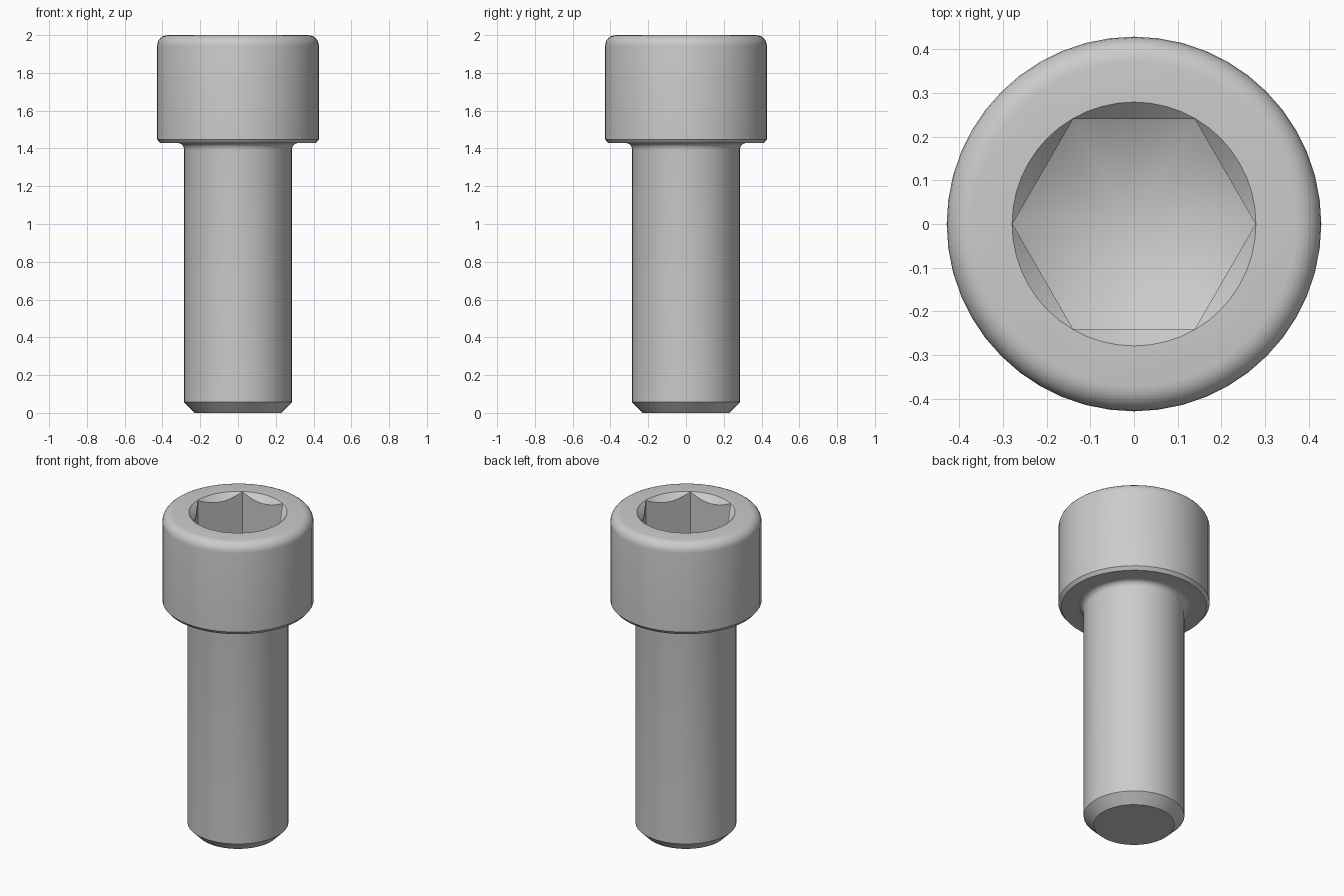
import bpy, bmesh, math

cube = bpy.data.objects.get("Cube")
if cube:
    bpy.data.objects.remove(cube, do_unlink=True)

# Main dimensions
HEAD_R, HEAD_Z, TOP = 0.4286, 1.4286, 2.0
SHANK_R, ROUND, FILLET = 0.2857, 0.057, 0.034
HEX_R, SOCKET_DEPTH = 0.278, 0.2857
TIP_CHAMFER = 0.057
SEGMENTS = 48

steel = bpy.data.materials.new("steel grey")
steel.use_nodes = True
GREY = (0.6, 0.6, 0.6, 1)
steel.diffuse_color = GREY
steel.node_tree.nodes["Principled BSDF"].inputs["Base Color"].default_value = GREY


def arc(cx, cz, r, start, end, steps=6):
    """Points of a profile arc, angles in degrees."""
    angles = [math.radians(start + (end - start) * i / steps) for i in range(steps + 1)]
    return [(cx + r * math.cos(a), cz + r * math.sin(a)) for a in angles]


def lathe(name, profile, sides=SEGMENTS):
    """Closed solid from a profile of (radius, z), listed from bottom to top."""
    bm = bmesh.new()
    rings = []
    for r, z in profile:
        if r == 0:
            rings.append([bm.verts.new((0, 0, z))] * sides)
        else:
            rings.append([bm.verts.new((r * math.cos(math.tau * i / sides),
                                        r * math.sin(math.tau * i / sides), z))
                          for i in range(sides)])
    for low, high in zip(rings, rings[1:]):
        for i in range(sides):
            j = (i + 1) % sides
            corners = [low[i], low[j], high[j], high[i]]
            bm.faces.new(list(dict.fromkeys(corners)))
    if profile[0][0] > 0:
        bm.faces.new(rings[0][::-1])
    if profile[-1][0] > 0:
        bm.faces.new(rings[-1])
    bmesh.ops.recalc_face_normals(bm, faces=bm.faces)
    mesh = bpy.data.meshes.new(name)
    bm.to_mesh(mesh)
    bm.free()
    mesh.materials.append(steel)
    obj = bpy.data.objects.new(name, mesh)
    bpy.context.collection.objects.link(obj)
    return obj


def boolean(target, cutter, operation):
    """Apply a boolean and remove its cutter."""
    cutter.hide_render = True
    mod = target.modifiers.new("cut", 'BOOLEAN')
    mod.operation, mod.solver, mod.object = operation, 'EXACT', cutter
    bpy.context.view_layer.objects.active = target
    bpy.ops.object.modifier_apply(modifier=mod.name)
    bpy.data.objects.remove(cutter, do_unlink=True)


# Shank with chamfered tip, fillet under the head, and rounded head
profile = [(SHANK_R - TIP_CHAMFER, 0), (SHANK_R, TIP_CHAMFER)]
profile += arc(SHANK_R + FILLET, HEAD_Z - FILLET, FILLET, 180, 90)
profile += [(HEAD_R - 0.016, HEAD_Z), (HEAD_R, HEAD_Z + 0.02)]
profile += arc(HEAD_R - ROUND, TOP - ROUND, ROUND, 0, 90)
bolt = lathe("socket_head_bolt", profile)

# Hexagonal socket ending in a drilled cone
slope = math.tan(math.radians(30))
cone_tip = TOP - SOCKET_DEPTH - HEX_R * slope
hexagon = lathe("hex_cutter", [(HEX_R, cone_tip - 0.1), (HEX_R, TOP + 0.1)], 6)
drill = lathe("drill_cutter", [(0, cone_tip), (0.32, cone_tip + 0.32 * slope), (0.32, TOP + 0.2)])
boolean(hexagon, drill, 'INTERSECT')
boolean(bolt, hexagon, 'DIFFERENCE')

# Conical lead-in around the socket rim
rim = HEX_R + 0.001
lead_in = lathe("lead_in_cutter", [(rim - 0.07, TOP - 0.07), (rim + 0.05, TOP + 0.05)])
boolean(bolt, lead_in, 'DIFFERENCE')

# Smooth shading with crisp machined edges
bpy.ops.object.select_all(action='DESELECT')
bolt.select_set(True)
bpy.context.view_layer.objects.active = bolt
bpy.ops.object.shade_smooth_by_angle(angle=math.radians(30))
